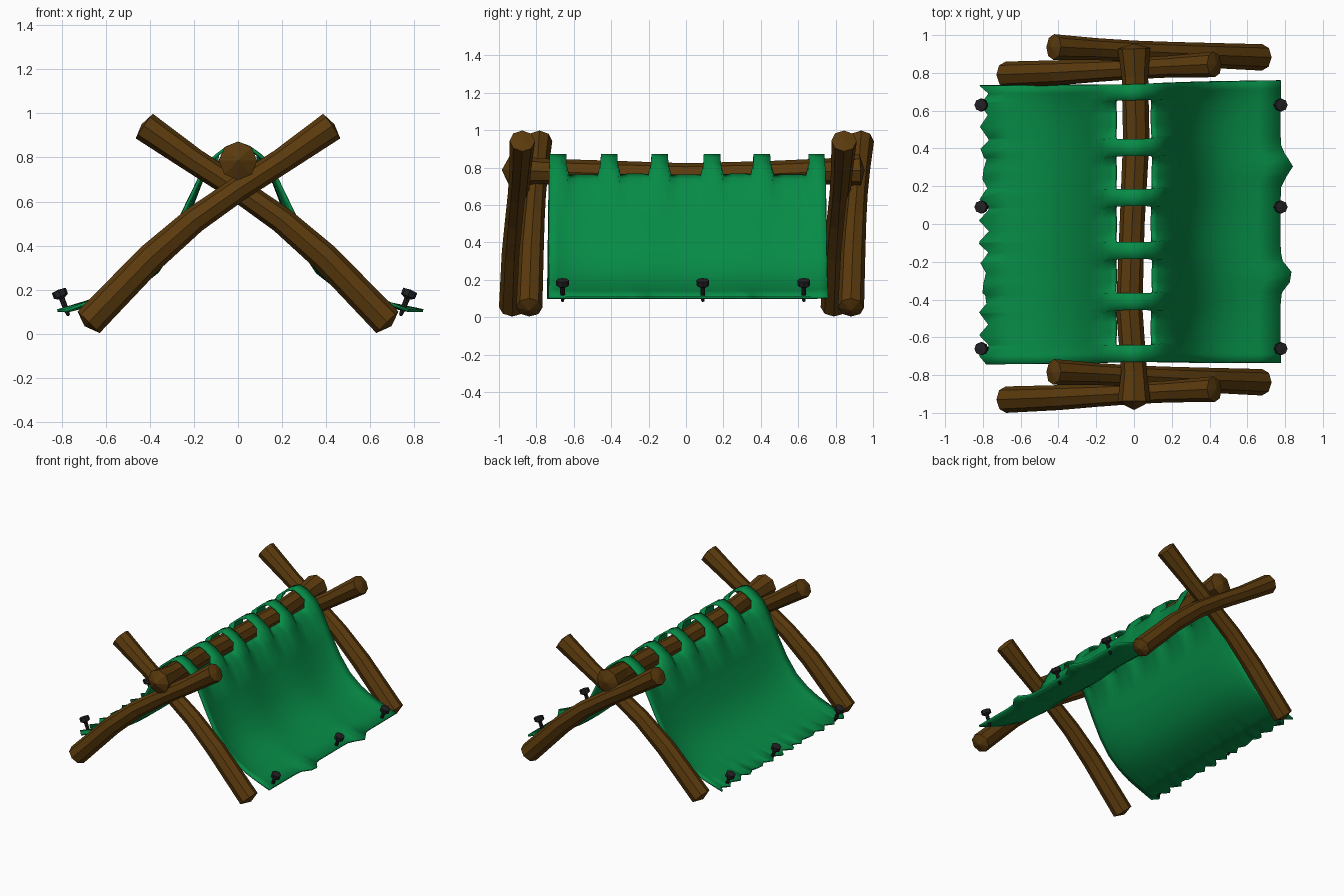
import bpy, math
from math import sin, cos, pi, exp
from mathutils import Vector

if "Cube" in bpy.data.objects:
    bpy.data.objects.remove(bpy.data.objects["Cube"])


def material(name, rgb):
    m = bpy.data.materials.new(name)
    m.diffuse_color = (*rgb, 1)
    m.use_nodes = True
    m.node_tree.nodes["Principled BSDF"].inputs["Base Color"].default_value = m.diffuse_color
    return m


WOOD = material("wood", (0.105, 0.043, 0.004))
CLOTH = material("green_cloth", (0.002, 0.26, 0.062))
IRON = material("dark_iron", (0.015, 0.015, 0.017))


def add_object(name, verts, faces, mat, smooth=False):
    me = bpy.data.meshes.new(name)
    me.from_pydata([tuple(v) for v in verts], [], faces)
    me.materials.append(mat)
    for p in me.polygons:
        p.use_smooth = smooth
    ob = bpy.data.objects.new(name, me)
    bpy.context.collection.objects.link(ob)
    return ob


def tube(name, path, radii, tips, mat, up, sides=8):
    """Faceted rod along a path, closed by shallow pointed caps."""
    pts = [Vector(p) for p in path]
    n, verts, faces = len(pts), [], []
    for i, p in enumerate(pts):
        t = (pts[min(i + 1, n - 1)] - pts[max(i - 1, 0)]).normalized()
        u = t.cross(Vector(up)).normalized()
        v = u.cross(t)
        for k in range(sides):
            a = 2 * pi * k / sides
            verts.append(p + radii[i] * (u * cos(a) + v * sin(a)))
    for i in range(n - 1):
        for k in range(sides):
            a, b = i * sides + k, i * sides + (k + 1) % sides
            faces.append((a, b, b + sides, a + sides))
    verts.append(pts[0] + (pts[0] - pts[1]).normalized() * tips[0])
    verts.append(pts[-1] + (pts[-1] - pts[-2]).normalized() * tips[1])
    s, e, last = n * sides, n * sides + 1, (n - 1) * sides
    for k in range(sides):
        j = (k + 1) % sides
        faces.append((s, j, k))
        faces.append((e, last + k, last + j))
    return add_object(name, verts, faces, mat)


# Crossed support logs at both ends
LOG = [(-0.678, 0.052), (-0.395, 0.345), (-0.2, 0.515), (0.0, 0.655), (0.2, 0.785), (0.425, 0.942)]
LOG_R = [0.07, 0.066, 0.06, 0.056, 0.058, 0.068]
for end, shift in (("front", 0), ("back", 1.72)):
    for side, sx, y0 in (("left", 1, -0.93), ("right", -1, -0.838)):
        path = [(sx * x, y0 + shift + 0.055 * i / 5, z) for i, (x, z) in enumerate(LOG)]
        tube(f"{end}_{side}_log", path, LOG_R, (0.025, 0.015), WOOD, (0, 1, 0))

# Ridge beam
tube("ridge_beam",
     [(0, -0.94, 0.785), (0, -0.78, 0.78), (-0.025, -0.45, 0.768), (-0.01, 0, 0.757),
      (0.012, 0.45, 0.765), (0.005, 0.78, 0.78), (0, 0.93, 0.785)],
     [0.087, 0.068, 0.07, 0.066, 0.07, 0.07, 0.087], (0.045, 0.025), WOOD, (0, 0, 1))

# Cloth: columns along y, straps where the cloth crosses the beam
STRAPS = [(-0.73, -0.64), (-0.455, -0.365), (-0.185, -0.095),
          (0.095, 0.185), (0.36, 0.45), (0.655, 0.74)]
cols = []                                   # (y, position in gap, segment to the next column is strap)
for i, (a, b) in enumerate(STRAPS):
    cols += [(a, 0, True), ((a + b) / 2, 0, True)]
    if i < 5:
        c = STRAPS[i + 1][0]
        cols += [(b, 0, False)] + [(b + (c - b) * g, g, False) for g in (0.06, 0.35, 0.65, 0.94)]
cols.append((STRAPS[-1][1], 0, False))

HALF = [(0, 0.865), (0.05, 0.845), (0.09, 0.815), (0.125, 0.785), (0.172, 0.71), (0.25, 0.55),
        (0.32, 0.42), (0.40, 0.31), (0.49, 0.235), (0.58, 0.183), (0.675, 0.145), (0.785, 0.105)]
RIM, LAST = 2, len(HALF) - 1


def cloth_point(k, y, g):
    x, z = HALF[abs(k)]
    t = abs(k) / LAST
    if abs(k) == RIM and g:                 # drooping edge between straps
        x, z = x + 0.006, z - 0.055
    elif abs(k) == RIM + 1 and g:
        x, z = x - 0.005, z - 0.05
    elif t > 0.3:                           # the middle hangs lower than the ends
        sag = 0.035 * sin(pi * (t - 0.3) / 0.7) * (1 - min(1, abs(y) / 0.74) ** 6)
        x, z = x - sag, z - sag * 0.8
    hem = max(0, (t - 0.8) / 0.2)
    if k > 0:                               # right side: broad folds, two flared bumps
        f = 0.005 * sin(pi * t) * cos(2 * pi * (y - 0.3) / 0.57)
        x += f + hem * (-0.01 + 0.065 * (exp(-((y - 0.3) / 0.06) ** 2) + exp(-((y + 0.27) / 0.06) ** 2)))
        z += f
        y += 0.035 * t * max(0, y) - 0.005 * t
    elif k < 0:                             # left side: small scallops
        x += hem * hem * (0.008 + 0.026 * sin(2 * pi * y / 0.12))
        y = y * (1 + 0.005 * t) - 0.01 * t
    return (math.copysign(x, k), y, z)


index, verts, faces = {}, [], []


def vid(k, c):
    if (k, c) not in index:
        index[k, c] = len(verts)
        verts.append(cloth_point(k, cols[c][0], cols[c][1]))
    return index[k, c]


for c in range(len(cols) - 1):
    for k in range(-LAST, LAST):
        if cols[c][2] or k >= RIM or k < -RIM:
            faces.append((vid(k, c), vid(k + 1, c), vid(k + 1, c + 1), vid(k, c + 1)))
cloth = add_object("tent_cloth", verts, faces, CLOTH, True)
thick = cloth.modifiers.new("thickness", 'SOLIDIFY')
thick.thickness = 0.014
thick.offset = 0

# Tilted pegs holding the hems
for side, sx, x0 in (("left", -1, 0.77), ("right", 1, 0.738)):
    for i, y in enumerate((-0.66, 0.09, 0.63)):
        def at(s):
            return (sx * (x0 + 0.36 * s), y, 0.085 + 0.93 * s)
        tube(f"{side}_peg_{i + 1}", [at(s) for s in (0, 0.03, 0.08, 0.092, 0.12)],
             [0.008, 0.012, 0.013, 0.034, 0.034], (0.005, 0.004), IRON, (0, 1, 0))
